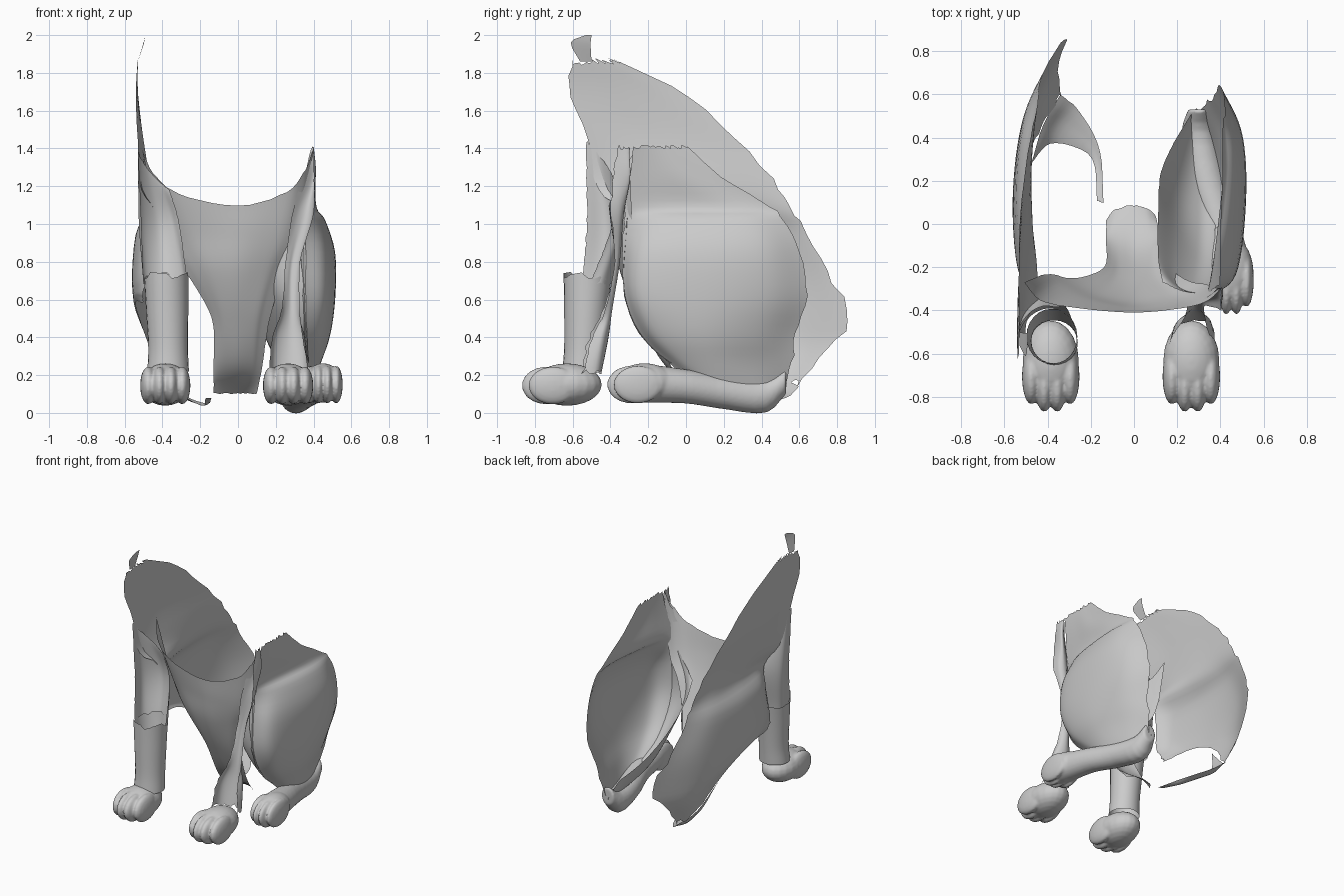
import bpy, bmesh, math, random
from mathutils import Vector

random.seed(4)
cube = bpy.data.objects.get("Cube")
if cube:
    bpy.data.objects.remove(cube, do_unlink=True)

grey = bpy.data.materials.new("plain grey")
grey.use_nodes = True
grey.diffuse_color = (0.6, 0.6, 0.6, 1)
grey.node_tree.nodes["Principled BSDF"].inputs["Base Color"].default_value = (0.6, 0.6, 0.6, 1)


def finish(name, bm):
    me = bpy.data.meshes.new(name)
    bm.to_mesh(me)
    bm.free()
    me.materials.append(grey)
    for p in me.polygons:
        p.use_smooth = True
    ob = bpy.data.objects.new(name, me)
    bpy.context.collection.objects.link(ob)
    return ob


def spline(pts, n):
    """Sample n + 1 points of a smooth curve through pts."""
    p = [Vector(q) for q in pts]
    p = [2 * p[0] - p[1]] + p + [2 * p[-1] - p[-2]]
    out = []
    for k in range(n + 1):
        u = k / n * (len(p) - 3)
        i = min(int(u), len(p) - 4)
        t = u - i
        a, b, c, d = p[i:i + 4]
        out.append(0.5 * (2 * b + (c - a) * t + (2 * a - 5 * b + 4 * c - d) * t * t
                          + (3 * b - a - 3 * c + d) * t ** 3))
    return out


def level(z, xs, ys):
    return [(x, y, z) for x, y in zip(xs, ys)]


def sheet(name, rows, nu=28, nv=32, torn=0.8, flip=False):
    """Loft an open skin through the rows, with torn edges."""
    across = [spline(r, nu) for r in rows]
    cols = [spline([r[j] for r in across], nv) for j in range(nu + 1)]
    g = [[cols[j][i].copy() for j in range(nu + 1)] for i in range(nv + 1)]
    for i in range(nv + 1):
        for j in range(nu + 1):
            if i in (0, nv) or j in (0, nu):
                a, b = min(max(i, 1), nv - 1), min(max(j, 1), nu - 1)
                g[i][j] = g[i][j].lerp(cols[b][a], random.random() * torn)
    bm = bmesh.new()
    v = [[bm.verts.new(p) for p in r] for r in g]
    for i in range(nv):
        for j in range(nu):
            f = [v[i][j], v[i + 1][j], v[i + 1][j + 1], v[i][j + 1]]
            bm.faces.new(f[::-1] if flip else f)
    return finish(name, bm)


def tube(bm, sections, n=24, caps=True, horizontal=False):
    """Loft ellipses (x, y, z, rx, r2); rings lie flat or stand across y."""
    rings = []
    for x, y, z, rx, r2 in [tuple(s) for s in spline(sections, 16)]:
        ring = []
        for k in range(n):
            a = 2 * math.pi * k / n
            dx, d2 = rx * math.cos(a), r2 * math.sin(a)
            ring.append(bm.verts.new((x + dx, y, z + d2) if horizontal else (x + dx, y + d2, z)))
        rings.append(ring)
    for r, s in zip(rings, rings[1:]):
        for k in range(n):
            bm.faces.new((r[k], r[(k + 1) % n], s[(k + 1) % n], s[k]))
    if caps:
        bm.faces.new(rings[0][::-1])
        bm.faces.new(rings[-1])
    return rings


def ball(bm, c, r):
    vs = bmesh.ops.create_uvsphere(bm, u_segments=20, v_segments=12, radius=1)["verts"]
    for v in vs:
        v.co = Vector(c) + Vector((v.co.x * r[0], v.co.y * r[1], v.co.z * r[2]))


def blend(ob):
    """Merge overlapping lumps into one soft skin."""
    m = ob.modifiers.new("merge", "REMESH")
    m.mode = "VOXEL"
    m.voxel_size = 0.009
    m.use_smooth_shade = True
    s = ob.modifiers.new("soften", "SMOOTH")
    s.factor = 0.5
    s.iterations = 4


def toes(bm, cx, cy, z, spread):
    for k, back in zip((-1.5, -0.5, 0.5, 1.5), (0.035, 0, 0, 0.035)):
        ball(bm, (cx + k * spread, cy + back, z), (spread * 0.72, 0.13, 0.1))


# Front paws
for side, cx in (("right", -0.385), ("left", 0.265)):
    bm = bmesh.new()
    ball(bm, (cx, -0.63, 0.15), (0.13, 0.185, 0.112))
    toes(bm, cx, -0.74, 0.145, 0.06)
    blend(finish(side + "_front_paw", bm))

# Left hind foot with heel
bm = bmesh.new()
tube(bm, [(0.30, 0.53, 0.17, 0.05, 0.07), (0.30, 0.42, 0.09, 0.08, 0.09), (0.34, 0.2, 0.11, 0.09, 0.09),
          (0.40, 0.0, 0.14, 0.09, 0.09), (0.44, -0.2, 0.155, 0.1, 0.1), (0.45, -0.3, 0.15, 0.09, 0.08)],
     horizontal=True)
ball(bm, (0.45, -0.22, 0.158), (0.102, 0.16, 0.105))
toes(bm, 0.45, -0.29, 0.15, 0.047)
blend(finish("left_hind_foot", bm))

# Right lower foreleg, an open tube with a torn rim
bm = bmesh.new()
rings = tube(bm, [(-0.37, -0.55, 0.22, 0.11, 0.105), (-0.37, -0.54, 0.35, 0.105, 0.105),
                  (-0.375, -0.53, 0.55, 0.112, 0.115), (-0.38, -0.52, 0.73, 0.118, 0.128)], caps=False)
for v in rings[-1]:
    v.co.z += random.uniform(-0.025, 0.02)
finish("right_lower_foreleg", bm)

# Right upper foreleg, open at the front, rising into the shoulder
sheet("right_upper_foreleg", [
    [(-.53, -.53, 1.45), (-.525, -.47, 1.38), (-.48, -.41, 1.3), (-.42, -.38, 1.23), (-.36, -.385, 1.18)],
    level(1.0, (-.51, -.52, -.43, -.35, -.31), (-.53, -.42, -.34, -.35, -.39)),
    level(0.68, (-.5, -.49, -.39, -.29, -.265), (-.55, -.44, -.39, -.44, -.51)),
], torn=0.5, flip=True)

# Left foreleg, only its back strip
sheet("left_foreleg_strip", [
    level(1.42, (.40, .40, .40, .40, .39), (-.36, -.34, -.32, -.30, -.29)),
    level(1.25, (.40, .41, .41, .39, .34), (-.39, -.34, -.30, -.30, -.34)),
    level(1.05, (.40, .39, .36, .32, .28), (-.40, -.35, -.33, -.34, -.37)),
    level(0.8, (.33, .32, .29, .27, .25), (-.38, -.36, -.35, -.36, -.37)),
    level(0.55, (.33, .31, .28, .25, .23), (-.43, -.40, -.39, -.41, -.44)),
    level(0.4, (.34, .35, .28, .20, .18), (-.50, -.44, -.41, -.45, -.52)),
    level(0.2, (.38, .36, .28, .19, .16), (-.56, -.47, -.45, -.48, -.57)),
], nu=16)

# Chest and belly
sheet("chest", [
    [(-.51, -.27, 1.40), (-.44, -.35, 1.26), (-.30, -.385, 1.16), (0, -.41, 1.10),
     (.25, -.385, 1.17), (.35, -.35, 1.28), (.40, -.30, 1.40)],
    level(0.95, (-.40, -.34, -.22, 0, .2, .29, .34), (-.23, -.29, -.35, -.39, -.36, -.32, -.28)),
    level(0.75, (-.28, -.22, -.13, 0, .14, .2, .25), (-.25, -.29, -.33, -.35, -.32, -.29, -.26)),
    level(0.5, (-.14, -.11, -.07, 0, .09, .13, .17), (-.20, -.22, -.24, -.25, -.24, -.22, -.20)),
    level(0.25, (-.13, -.10, -.06, 0, .07, .10, .13), (-.08, -.09, -.10, -.11, -.10, -.09, -.08)),
    level(0.1, (-.13, -.10, -.06, 0, .05, .08, .10), (.02, .06, .08, .09, .08, .06, .04)),
], torn=0.25)

# Right flank, haunch and rump, creased above the haunch, with a torn hem sloping down to the back
sheet("right_flank", [
    level(1.88, (-.53, -.53, -.53, -.53, -.53), (-.60, -.55, -.50, -.45, -.40)),
    level(1.7, (-.54, -.54, -.535, -.53, -.53), (-.63, -.45, -.30, -.15, -.02)),
    level(1.45, (-.53, -.53, -.52, -.51, -.50), (-.54, -.30, -.10, .10, .28)),
    level(1.2, (-.52, -.49, -.48, -.475, -.46), (-.49, -.25, 0, .25, .50)),
    level(1.07, (-.44, -.45, -.475, -.48, -.44), (-.35, -.18, .05, .33, .58)),
    level(0.95, (-.45, -.51, -.54, -.52, -.43), (-.32, -.18, .10, .40, .66)),
    level(0.73, (-.47, -.54, -.56, -.51, -.38), (-.34, -.19, .15, .50, .78)),
    [(-.50, -.32, .64), (-.55, -.10, .64), (-.545, .20, .56), (-.49, .52, .50), (-.30, .88, .49)],
    [(-.50, -.30, .61), (-.55, -.05, .61), (-.52, .25, .49), (-.45, .54, .34), (-.34, .75, .32)],
    [(-.50, -.28, .58), (-.54, 0, .58), (-.50, .27, .44), (-.41, .46, .20), (-.33, .58, .12)],
], flip=True)
sheet("right_top_spike", [
    [(-.49, -.53, 2.0), (-.49, -.515, 2.0), (-.49, -.50, 2.0)],
    [(-.50, -.61, 1.96), (-.50, -.56, 1.955), (-.50, -.505, 1.95)],
    [(-.53, -.56, 1.86), (-.53, -.53, 1.86), (-.53, -.50, 1.86)],
], nu=4, nv=6, torn=0, flip=True)

# Torn strip under the rump
sheet("rump_underside", [
    [(-.48, .27, .41), (-.42, .46, .22), (-.34, .60, .14)],
    [(-.38, .37, .17), (-.33, .46, .10), (-.26, .53, .08)],
    [(-.20, .31, .04), (-.18, .33, .04), (-.16, .35, .05)],
    [(-.17, .10, .08), (-.155, .10, .08), (-.14, .09, .08)],
], nu=8, nv=16, torn=0.2)

# Left flank and thigh, creased above the thigh
sheet("left_flank", [
    level(1.42, (.40, .40, .40, .40, .40), (-.28, -.20, -.12, -.06, 0)),
    level(1.25, (.37, .385, .40, .405, .41), (-.30, -.17, -.05, .07, .19)),
    level(1.09, (.34, .37, .395, .415, .41), (-.33, -.15, .05, .25, .46)),
    level(1.02, (.33, .41, .45, .46, .42), (-.33, -.15, .08, .33, .52)),
    level(0.85, (.33, .46, .51, .50, .41), (-.34, -.22, .10, .40, .61)),
    level(0.62, (.34, .47, .515, .49, .39), (-.33, -.23, .10, .42, .65)),
    level(0.42, (.35, .45, .49, .45, .36), (-.25, -.15, .10, .38, .59)),
    level(0.27, (.36, .42, .44, .40, .33), (-.10, -.01, .15, .36, .57)),
    level(0.12, (.36, .39, .38, .35, .30), (.10, .18, .27, .40, .52)),
], torn=0.5)

# Inner side of the left thigh, a scoop from the floor up to an oval rim
sheet("left_inner_thigh", [
    [(.36, -.31, 1.04), (.30, -.32, .98), (.22, -.31, .88), (.13, -.27, .80)],
    [(.36, -.325, .62), (.27, -.30, .62), (.19, -.25, .64), (.11, -.15, .68)],
    [(.37, -.18, .34), (.29, -.14, .36), (.20, -.06, .42), (.11, .03, .55)],
    [(.38, .10, .18), (.30, .12, .20), (.21, .15, .28), (.12, .22, .45)],
    [(.36, .35, .12), (.30, .38, .14), (.25, .40, .20), (.17, .35, .36)],
    [(.35, .50, .12), (.30, .53, .13), (.28, .53, .18), (.24, .47, .28)],
], torn=0.3, flip=True)
